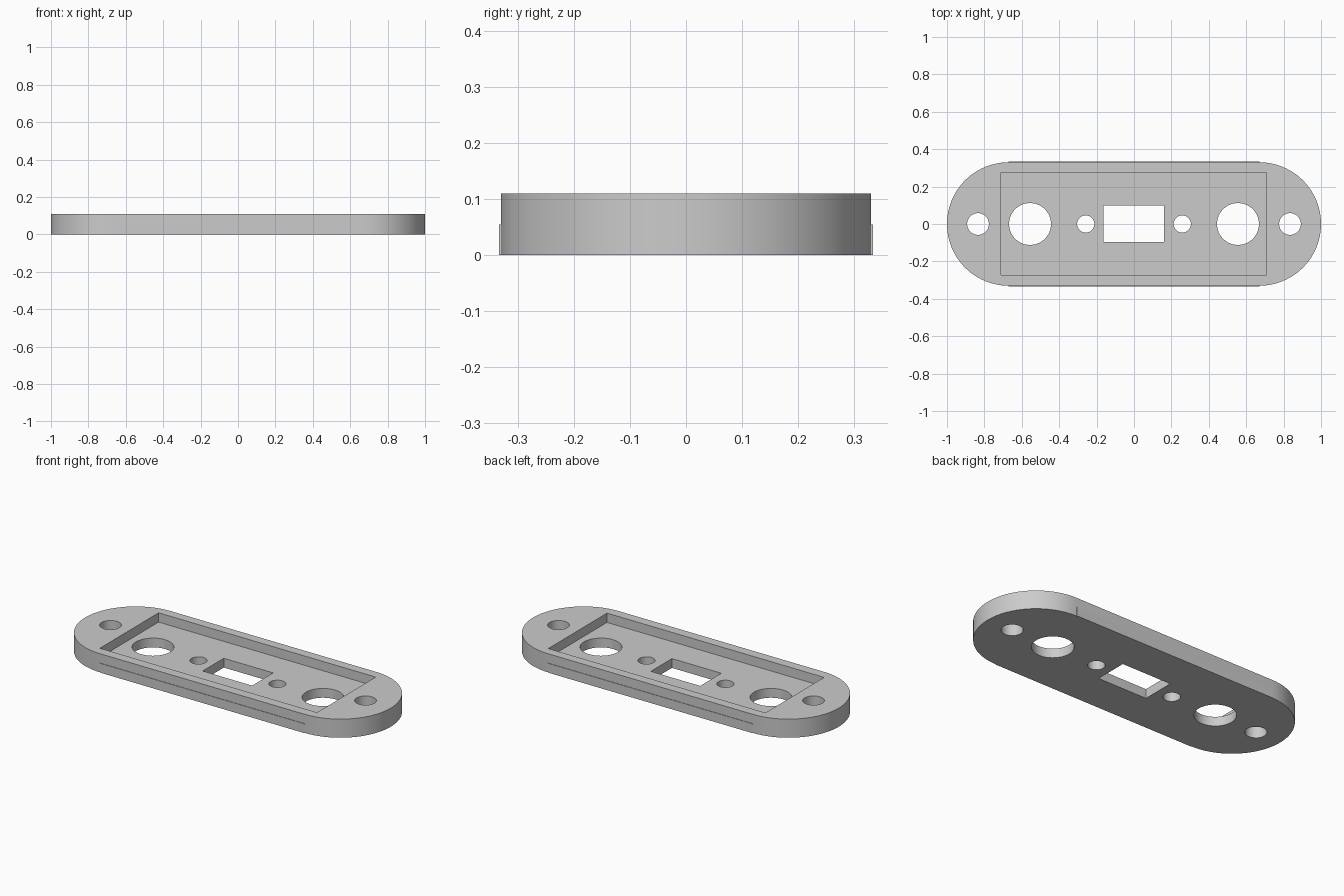
import bpy, bmesh, math

cube = bpy.data.objects.get("Cube")
if cube:
    bpy.data.objects.remove(cube, do_unlink=True)

HEIGHT, FLOOR, RADIUS = 0.11, 0.055, 0.33
END = 1 - RADIUS

grey = bpy.data.materials.new("light_grey")
grey.use_nodes = True
grey.diffuse_color = (0.6, 0.6, 0.6, 1)
grey.node_tree.nodes["Principled BSDF"].inputs["Base Color"].default_value = (0.6, 0.6, 0.6, 1)


def arc(cx, r, start, sweep, n):
    """Points along an arc centred on the x axis."""
    return [(cx + r * math.cos(start + sweep * i / n),
             r * math.sin(start + sweep * i / n)) for i in range(n + 1)]


def circle(cx, r):
    return arc(cx, r, 0, math.tau, 64)[:-1]


def rect(x0, x1, y0, y1):
    return [(x0, y0), (x1, y0), (x1, y1), (x0, y1)]


def prism(name, outline, z0, z1):
    """Extrude a flat outline from z0 to z1."""
    bm = bmesh.new()
    base = bm.faces.new([bm.verts.new((x, y, z0)) for x, y in outline])
    top = bmesh.ops.extrude_face_region(bm, geom=[base])["geom"]
    verts = [v for v in top if isinstance(v, bmesh.types.BMVert)]
    bmesh.ops.translate(bm, verts=verts, vec=(0, 0, z1 - z0))
    bmesh.ops.recalc_face_normals(bm, faces=bm.faces)
    mesh = bpy.data.meshes.new(name)
    bm.to_mesh(mesh)
    bm.free()
    mesh.materials.append(grey)
    obj = bpy.data.objects.new(name, mesh)
    bpy.context.collection.objects.link(obj)
    return obj


def combine(target, tool, operation):
    """Apply a boolean and discard the tool."""
    mod = target.modifiers.new(tool.name, "BOOLEAN")
    mod.operation, mod.solver, mod.object = operation, "EXACT", tool
    bpy.context.view_layer.objects.active = target
    bpy.ops.object.modifier_apply(modifier=mod.name)
    bpy.data.objects.remove(tool, do_unlink=True)


# Rounded mounting plate
half = math.pi / 2
outline = arc(END, RADIUS, -half, math.pi, 48) + arc(-END, RADIUS, half, math.pi, 48)
plate = prism("mounting_plate", outline, 0, HEIGHT)

# Thin raised strips along the lower half of both long sides
for side in (-1, 1):
    strip = rect(-END, END, *sorted((side * 0.3, side * 0.333)))
    combine(plate, prism("side_strip", strip, 0, FLOOR), "UNION")

# Shallow pocket, open at the top
combine(plate, prism("pocket", rect(-0.712, 0.708, -0.273, 0.275), FLOOR, 0.2), "DIFFERENCE")

# Central window and the mirrored round holes
cuts = [rect(-0.163, 0.16, -0.097, 0.1)]
for x, r in ((0.834, 0.058), (0.556, 0.112), (0.258, 0.046)):
    cuts += [circle(x, r), circle(-x, r)]
for shape in cuts:
    combine(plate, prism("hole", shape, -0.1, 0.2), "DIFFERENCE")

# Smooth walls with crisp rims
bpy.ops.object.select_all(action="DESELECT")
plate.select_set(True)
bpy.context.view_layer.objects.active = plate
bpy.ops.object.shade_smooth_by_angle(angle=math.radians(30))
